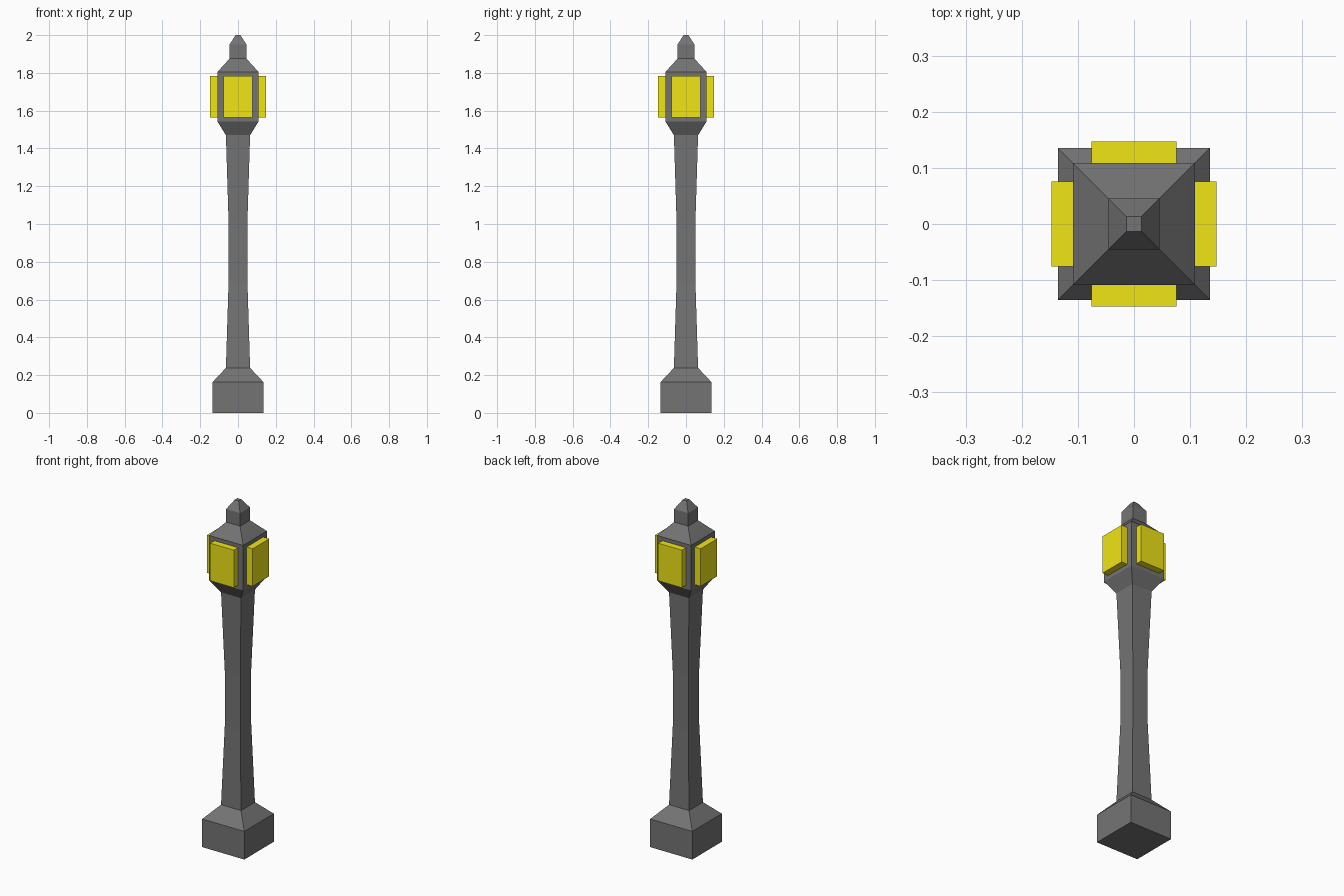
import bpy, bmesh
from math import pi
from mathutils import Matrix

if "Cube" in bpy.data.objects:
    bpy.data.objects.remove(bpy.data.objects["Cube"])


def material(name, color):
    mat = bpy.data.materials.new(name)
    mat.diffuse_color = color
    mat.use_nodes = True
    mat.node_tree.nodes["Principled BSDF"].inputs["Base Color"].default_value = mat.diffuse_color
    return mat


def finish(name, bm, mat):
    bmesh.ops.recalc_face_normals(bm, faces=bm.faces)
    mesh = bpy.data.meshes.new(name)
    bm.to_mesh(mesh)
    bm.free()
    mesh.materials.append(mat)
    obj = bpy.data.objects.new(name, mesh)
    bpy.context.collection.objects.link(obj)
    return obj


def square_loft(name, profile, mat):
    """Stack square rings given as (half width, height) and cap both ends."""
    bm = bmesh.new()
    rings = [[bm.verts.new((sx * r, sy * r, z))
              for sx, sy in ((-1, -1), (1, -1), (1, 1), (-1, 1))]
             for r, z in profile]
    for low, high in zip(rings, rings[1:]):
        for i in range(4):
            j = (i + 1) % 4
            bm.faces.new((low[i], low[j], high[j], high[i]))
    bm.faces.new(rings[0][::-1])
    bm.faces.new(rings[-1])
    return finish(name, bm, mat)


iron = material("dark_iron", (0.175, 0.175, 0.175, 1))
glow = material("yellow_glass", (0.87, 0.78, 0.008, 1))

# Post: plinth, waisted shaft, lantern housing, roof and finial in one profile
square_loft("lamp_post", [
    (0.135, 0.0), (0.135, 0.163), (0.064, 0.238),   # plinth
    (0.050, 0.69), (0.050, 1.015), (0.064, 1.47),   # shaft
    (0.109, 1.543), (0.109, 1.805),                 # lantern housing
    (0.045, 1.875), (0.045, 1.95), (0.013, 2.0),    # roof and finial
], iron)

# Glowing panes, one on each side of the housing
inner, outer = 0.105, 0.147
bottom, top = 1.565, 1.783
for i, side in enumerate(("front", "right", "back", "left")):
    bm = bmesh.new()
    place = (Matrix.Rotation(i * pi / 2, 4, 'Z')
             @ Matrix.Translation((0, -(inner + outer) / 2, (bottom + top) / 2))
             @ Matrix.Diagonal((0.152, outer - inner, top - bottom, 1)))
    bmesh.ops.create_cube(bm, size=1, matrix=place)
    finish("lantern_pane_" + side, bm, glow)
